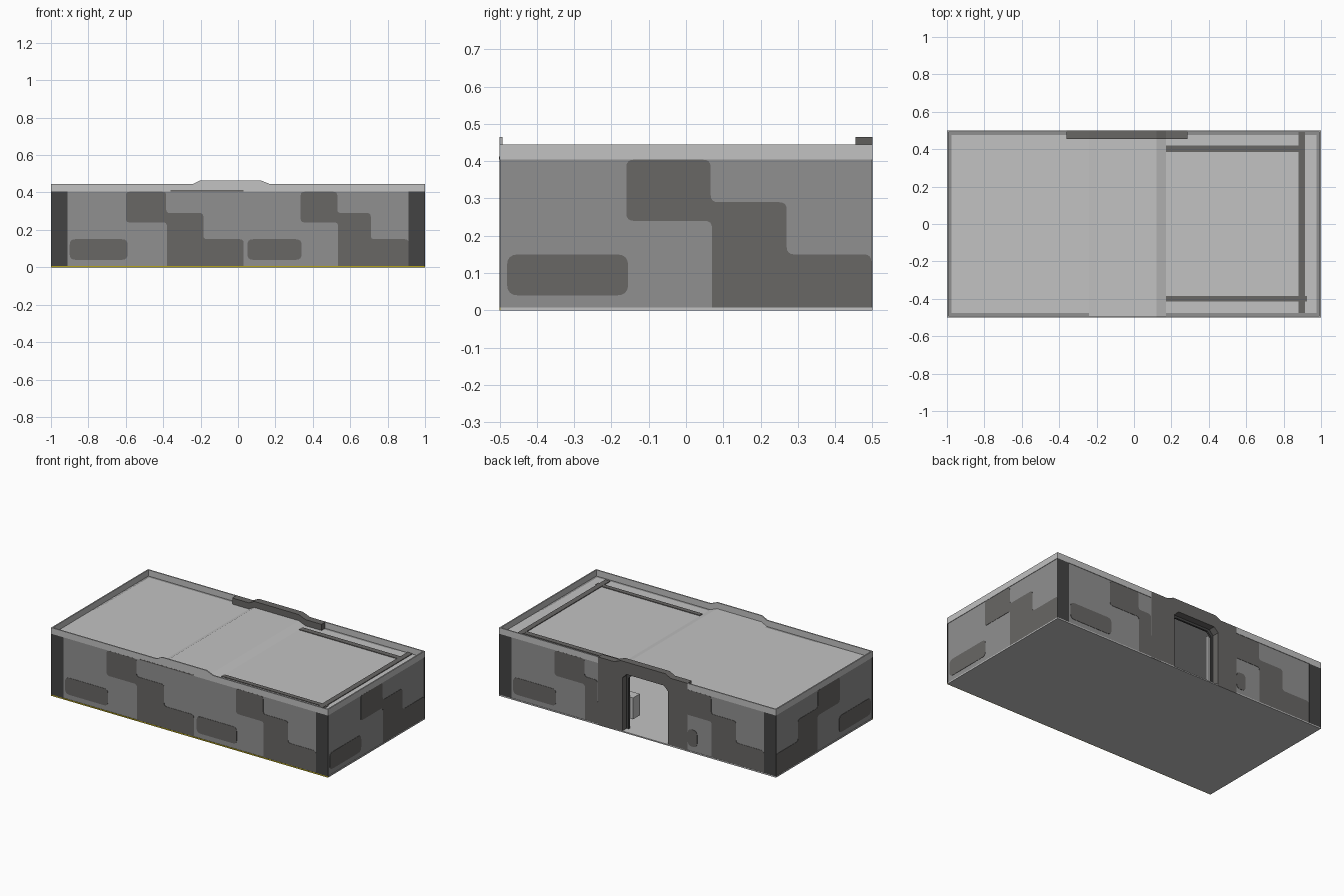
import bpy
import bmesh
import math
from mathutils import Vector

if "Cube" in bpy.data.objects:
    bpy.data.objects.remove(bpy.data.objects["Cube"], do_unlink=True)


def material(name, rgb):
    m = bpy.data.materials.new(name)
    m.use_nodes = True
    color = (*rgb, 1)
    m.diffuse_color = color
    m.node_tree.nodes["Principled BSDF"].inputs["Base Color"].default_value = color
    return m


light = material("light grey", (0.54, 0.54, 0.54))
wall = material("wall grey", (0.28, 0.28, 0.28))
dark = material("dark warm grey", (0.14, 0.135, 0.13))
black = material("charcoal", (0.057, 0.057, 0.057))
yellow = material("yellow", (0.47, 0.37, 0.01))

X, Y, Z = Vector((1, 0, 0)), Vector((0, 1, 0)), Vector((0, 0, 1))
# each side: horizontal direction, outward direction, distance of its outer plane
FRONT, BACK = (X, -Y, 0.5), (-X, Y, 0.5)
LEFT, RIGHT = (Y, X, 1.0), (Y, -X, 1.0)
SKIN = 0.003


def prism(name, pts, side, inset, depth, mat, inner=None):
    """Extrude a (u, z) outline inwards from a side plane."""
    u_dir, out, dist = side
    bm = bmesh.new()
    rings = [[bm.verts.new(u_dir * u + Z * z + out * (dist - d)) for u, z in pts]
             for d in (inset, inset + depth)]
    bm.faces.new(rings[0])
    back = bm.faces.new(rings[1])
    if inner:
        back.material_index = 1
    n = len(pts)
    for i in range(n):
        j = (i + 1) % n
        bm.faces.new((rings[0][i], rings[0][j], rings[1][j], rings[1][i]))
    bmesh.ops.recalc_face_normals(bm, faces=bm.faces)
    mesh = bpy.data.meshes.new(name)
    bm.to_mesh(mesh)
    bm.free()
    mesh.materials.append(mat)
    if inner:
        mesh.materials.append(inner)
    obj = bpy.data.objects.new(name, mesh)
    bpy.context.collection.objects.link(obj)
    return obj


def rect(u0, u1, z0, z1):
    return [(u0, z0), (u1, z0), (u1, z1), (u0, z1)]


def box(name, x, y, z, mat):
    return prism(name, rect(*x, *z), FRONT, 0.5 + y[0], y[1] - y[0], mat)


def rounded(pts, r, floor=0.02):
    """Round every corner that lies above the floor line."""
    out = []
    for i, p in enumerate(pts):
        p = Vector(p)
        a, b = Vector(pts[i - 1]) - p, Vector(pts[(i + 1) % len(pts)]) - p
        if p.y < floor:
            out.append(tuple(p))
            continue
        k = min(r, a.length * 0.45, b.length * 0.45)
        start, end = p + a.normalized() * k, p + b.normalized() * k
        for s in range(5):
            t = s / 4
            out.append(tuple(start * (1 - t) ** 2 + p * 2 * t * (1 - t) + end * t * t))
    return out


WALL_TOP, RIM_TOP, BASE = 0.405, 0.445, 0.008
BUMP = [(-0.24, 0), (-0.2, 0.02), (0.12, 0.02), (0.17, 0)]
DOOR_X = (-0.36, 0.285)


def bumped(x0, x1, z_top, z_bottom, flip=1):
    top = [(x0, z_top)] + [(x, z_top + h) for x, h in BUMP] + [(x1, z_top)]
    return [(x * flip, z) for x, z in top + [(x1, z_bottom), (x0, z_bottom)]]


# Floor slab and yellow front sill
box("floor", (-1, 1), (-0.497, 0.5), (0, BASE), light)
box("front_sill", (-1, 1), (-0.5, -0.497), (0, BASE), yellow)

# Walls and light rim on top of them
spans = {"front": (FRONT, [(-1, 1)]),
         "back": (BACK, [(-1, -DOOR_X[1]), (-DOOR_X[0], 1)]),
         "left": (LEFT, [(-0.497, 0.497)]),
         "right": (RIGHT, [(-0.497, 0.497)])}
for label, (side, parts) in spans.items():
    for u0, u1 in parts:
        e = 0.997 if side in (FRONT, BACK) else 0.497
        w0, w1 = max(u0, -e), min(u1, e)
        prism(label + "_wall", rect(w0, w1, BASE, WALL_TOP), side, SKIN, 0.02, wall, light)
        outline = rect(u0, u1, WALL_TOP, RIM_TOP)
        if label == "front":
            outline = bumped(u0, u1, RIM_TOP, WALL_TOP)
        prism(label + "_rim", outline, side, 0, 0.008, light)

# Roof panel with raised middle
prism("roof", bumped(-0.992, 0.992, 0.405, 0.393), FRONT, 0.008, 0.984, light)

# Dark strips on the roof
for y0, y1, x1 in ((0.385, 0.42, 0.9), (-0.415, -0.385, 0.925)):
    box("roof_strip", (0.17, x1), (y0, y1), (0.404, 0.409), dark)
box("roof_cross_strip", (0.88, 0.915), (-0.475, 0.495), (0.404, 0.4095), dark)

# Dark corner panels and the trim line on the front
for side in (FRONT, BACK):
    for s in (-1, 1):
        u0, u1 = sorted((s * 0.912, s * 1.0))
        prism("corner_panel", rect(u0, u1, BASE, WALL_TOP), side, 0, SKIN, black)
prism("front_trim", rect(-0.36, 0.03, 0.405, 0.412), FRONT, -0.001, 0.001, dark)


# Camouflage patches: a pill and a stepped shape
def pill(side, u0, u1):
    prism("pill_patch", rounded(rect(u0, u1, 0.04, 0.15), 0.03), side, 0.001, 0.002, dark)


def steps(side, a, b, c, d):
    pts = [(a, 0.24), (b, 0.24), (b, BASE), (d, BASE), (d, 0.15), (c, 0.15),
           (c, 0.29), (b - 0.004, 0.29), (b - 0.004, 0.404), (a, 0.404)]
    prism("stepped_patch", rounded(pts, 0.02), side, 0.001, 0.002, dark)


for side in (FRONT, BACK):
    pill(side, -0.9, -0.59)
    steps(side, 0.335, 0.535, 0.71, 0.912)
pill(FRONT, 0.05, 0.34)
steps(FRONT, -0.6, -0.38, -0.185, 0.03)
steps(BACK, -0.6, -0.38, -0.29, -0.286)
prism("pill_patch", rounded(rect(0.361, 0.43, 0.04, 0.15), 0.03), BACK, 0.001, 0.002, dark)
for side in (LEFT, RIGHT):
    pill(side, -0.48, -0.155)
    steps(side, -0.16, 0.07, 0.27, 0.497)


# Door frame with a stepped inner lip
def doorway(name, top, x0, x1, z_open, inset, depth, mat):
    hole = [(x1, 0.0), (x1, z_open - 0.03), (x1 - 0.03, z_open),
            (x0 + 0.03, z_open), (x0, z_open - 0.03), (x0, 0.0)]
    pts = top + [(-x, z) for x, z in hole]
    return prism(name, pts, BACK, inset, depth, mat)


def frame_top(x0, x1, z_top):
    # outline runs over the top, then down the right foot to the opening
    return bumped(x0, x1, z_top, 0, -1)[:-2]


outer = frame_top(*DOOR_X, RIM_TOP)
foot_a, foot_b = (-DOOR_X[0], 0.0), (-DOOR_X[1], 0.0)
doorway("door_frame", [foot_a] + outer + [foot_b], -0.22, 0.11, 0.385, 0, 0.045, dark)
lip = [(0.3, BASE), (0.3, 0.39), (-0.25, 0.39), (-0.25, BASE)]
doorway("door_lip", lip, -0.205, 0.095, 0.37, 0.045, 0.012, black)

# Small fittings just inside the doorway
box("door_control_box", (0.075, 0.2), (0.37, 0.44), (0.07, 0.21), light)
box("door_inner_post", (-0.26, -0.19), (0.425, 0.443), (BASE, 0.35), light)
